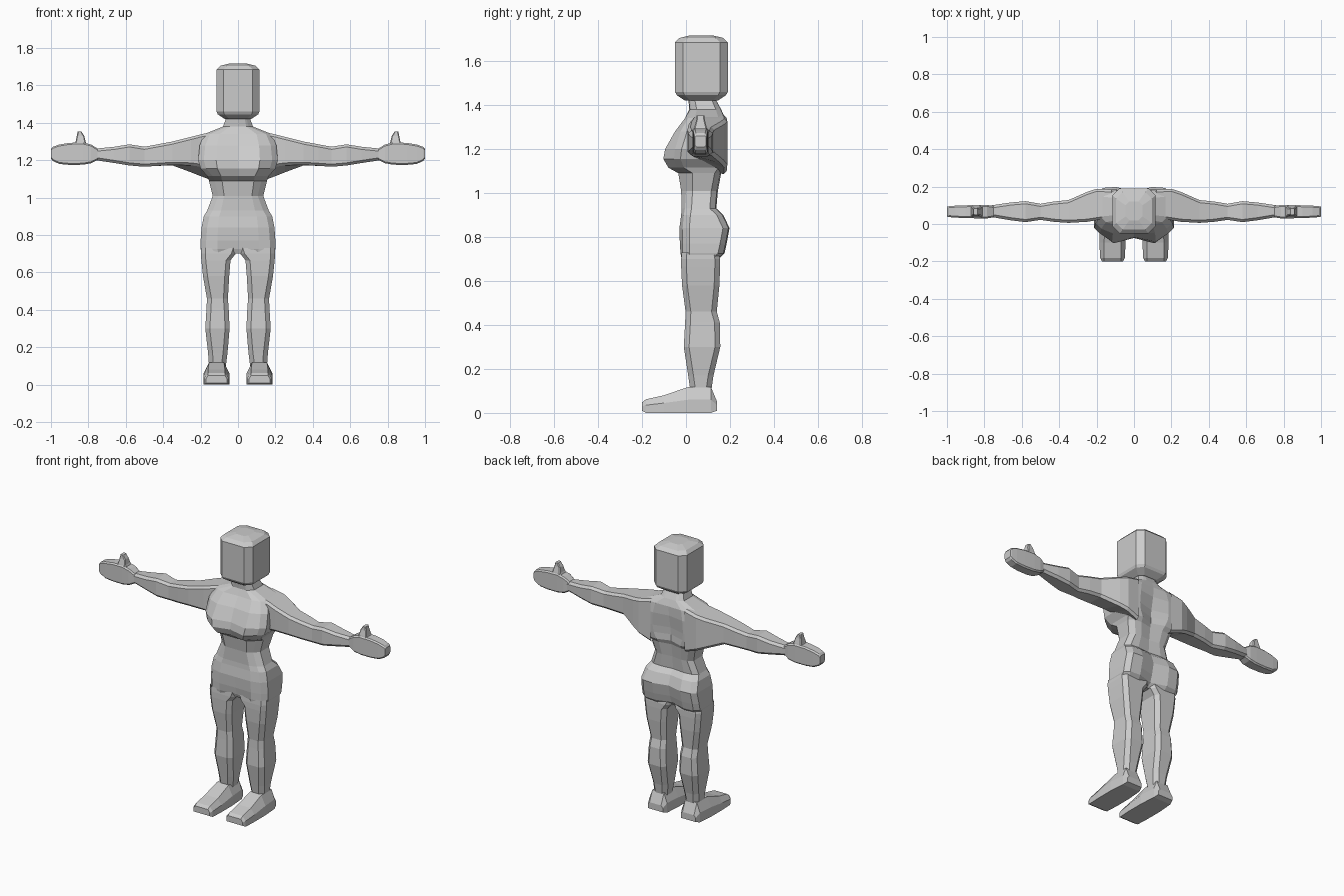
import bpy, bmesh

skin = bpy.data.materials.new("light_grey")
skin.diffuse_color = (0.6, 0.6, 0.6, 1)


def loft(name, rings, mirror=False, caps=(True, True)):
    """Skin a list of equal-length point rings into one flat-shaded object."""
    bm = bmesh.new()
    loops = [[bm.verts.new(p) for p in ring] for ring in rings]
    n = len(loops[0])
    for a, b in zip(loops, loops[1:]):
        for i in range(n):
            j = (i + 1) % n
            bm.faces.new((a[i], a[j], b[j], b[i]))
    for loop, cap in zip((loops[0], loops[-1]), caps):
        if cap:
            bm.faces.new(loop)
    bmesh.ops.recalc_face_normals(bm, faces=bm.faces)
    mesh = bpy.data.meshes.new(name)
    bm.to_mesh(mesh)
    bm.free()
    mesh.materials.append(skin)
    obj = bpy.data.objects.new(name, mesh)
    bpy.context.collection.objects.link(obj)
    if mirror:
        obj.modifiers.new("mirror", 'MIRROR').use_axis[0] = True
    return obj


def octagon(u0, u1, v0, v1, c):
    """Rectangle with corners cut by c, as (u, v) pairs."""
    return [(u0 + c, v0), (u1 - c, v0), (u1, v0 + c), (u1, v1 - c),
            (u1 - c, v1), (u0 + c, v1), (u0, v1 - c), (u0, v0 + c)]


# Head: chamfered block
loft("head", [[(x, y, z) for x, y in octagon(-hx, hx, 0.07 - hy, 0.07 + hy, c)]
              for z, hx, hy, c in [(1.42, 0.07, 0.075, 0.025), (1.445, 0.108, 0.112, 0.035),
                                   (1.46, 0.114, 0.12, 0.036), (1.685, 0.114, 0.12, 0.036),
                                   (1.705, 0.095, 0.1, 0.035), (1.717, 0.045, 0.05, 0.02)]])


# Torso with neck: z, half width, front centre, front, front side, back, back centre
def torso_ring(z, hx, fc, f, fs, b, bc):
    e = min(0.03, hx * 0.3)
    half = [(hx * 0.55, f), (hx - e, fs), (hx, fs + e), (hx, b - e),
            (hx - e, b - 0.005), (hx * 0.5, b)]
    ring = [(0, fc)] + half + [(0, bc)] + [(-x, y) for x, y in reversed(half)]
    return [(x, y, z) for x, y in ring]


TORSO = [
    (0.70, 0.19, 0.0, -0.02, -0.015, 0.15, 0.12),
    (0.725, 0.2, -0.015, -0.025, -0.015, 0.175, 0.145),
    (0.77, 0.2, -0.025, -0.028, -0.015, 0.185, 0.16),
    (0.84, 0.195, -0.03, -0.03, -0.015, 0.198, 0.175),
    (0.90, 0.183, -0.022, -0.022, -0.01, 0.17, 0.155),
    (0.93, 0.165, -0.02, -0.02, -0.005, 0.138, 0.13),
    (1.01, 0.135, -0.022, -0.022, 0.0, 0.145, 0.135),
    (1.09, 0.155, -0.035, -0.035, 0.0, 0.16, 0.145),
    (1.115, 0.165, -0.06, -0.08, -0.04, 0.178, 0.15),
    (1.155, 0.2, -0.075, -0.103, -0.055, 0.18, 0.15),
    (1.2, 0.213, -0.07, -0.095, -0.05, 0.182, 0.155),
    (1.28, 0.205, -0.04, -0.05, -0.025, 0.185, 0.17),
    (1.34, 0.18, 0.0, -0.005, 0.01, 0.178, 0.175),
    (1.38, 0.08, 0.015, 0.018, 0.025, 0.16, 0.16),
    (1.435, 0.06, 0.01, 0.012, 0.02, 0.13, 0.13),
]
loft("torso", [torso_ring(*s) for s in TORSO], caps=(True, False))

# Legs: z, inner x, outer x, front y, back y
LEG = [
    (0.73, 0.002, 0.197, -0.02, 0.15), (0.70, 0.012, 0.199, -0.022, 0.155),
    (0.665, 0.04, 0.196, -0.022, 0.155), (0.58, 0.047, 0.187, -0.018, 0.152),
    (0.46, 0.054, 0.166, -0.002, 0.14), (0.41, 0.05, 0.168, -0.004, 0.154),
    (0.30, 0.045, 0.175, -0.01, 0.156), (0.17, 0.056, 0.16, 0.01, 0.125),
    (0.10, 0.065, 0.155, 0.02, 0.115),
]
loft("legs", [[(x, y, z) for x, y in octagon(x0, x1, y0, y1, 0.024)]
              for z, x0, x1, y0, y1 in LEG], mirror=True, caps=(False, False))

# Feet: y, sole z, mid z, top z, top half width, sole half width
FOOT = [
    (-0.2, 0.01, 0.03, 0.048, 0.045, 0.057), (-0.182, 0.0, 0.035, 0.062, 0.045, 0.066),
    (-0.1, 0.0, 0.045, 0.08, 0.045, 0.07), (0.01, 0.0, 0.06, 0.118, 0.04, 0.07),
    (0.113, 0.0, 0.06, 0.118, 0.04, 0.062), (0.142, 0.01, 0.035, 0.05, 0.04, 0.052),
]
loft("feet", [[(0.115 + x, y, z) for x, z in
               [(-w, zs), (w, zs), (w, zm), (t, zt), (-t, zt), (-w, zm)]]
              for y, zs, zm, zt, t, w in FOOT], mirror=True)

# Arms: x, front y, back y, bottom z at front, bottom z at back, top z
ARM = [
    (0.12, 0.03, 0.185, 1.13, 1.085, 1.355), (0.2, 0.02, 0.188, 1.165, 1.115, 1.338),
    (0.25, 0.012, 0.172, 1.172, 1.135, 1.325), (0.35, 0.006, 0.128, 1.175, 1.172, 1.3),
    (0.43, 0.012, 0.12, 1.17, 1.17, 1.285), (0.5, 0.022, 0.108, 1.165, 1.165, 1.272),
    (0.58, 0.01, 0.122, 1.172, 1.172, 1.285), (0.66, 0.02, 0.115, 1.185, 1.185, 1.272),
    (0.76, 0.037, 0.1, 1.2, 1.2, 1.262),
]


def arm_ring(x, y0, y1, zf, zb, zt):
    c = 0.014
    return [(x, y0 + c, zf), (x, y1 - c, zb), (x, y1, zb + c), (x, y1, zt - c),
            (x, y1 - c, zt), (x, y0 + c, zt), (x, y0, zt - c), (x, y0, zf + c)]


loft("arms", [arm_ring(*s) for s in ARM], mirror=True, caps=(False, False))

# Hands: x, bottom z, top z, half thickness
HAND = [(0.75, 1.202, 1.262, 0.03), (0.785, 1.184, 1.284, 0.036), (0.83, 1.176, 1.295, 0.036),
        (0.90, 1.175, 1.293, 0.034), (0.955, 1.18, 1.284, 0.032), (0.99, 1.196, 1.272, 0.029),
        (1.0, 1.21, 1.26, 0.026)]
loft("hands", [[(x, y, z) for y, z in octagon(0.066 - h, 0.066 + h, z0, z1, 0.008)]
               for x, z0, z1, h in HAND], mirror=True)

# Thumbs: z, inner x, outer x, half thickness
loft("thumbs", [[(x, y, z) for x, y in octagon(x0, x1, 0.066 - h, 0.066 + h, 0.005)]
                for z, x0, x1, h in [(1.28, 0.805, 0.875, 0.032), (1.3, 0.815, 0.868, 0.028),
                                     (1.33, 0.822, 0.862, 0.02), (1.353, 0.837, 0.857, 0.018)]],
     mirror=True, caps=(False, True))
